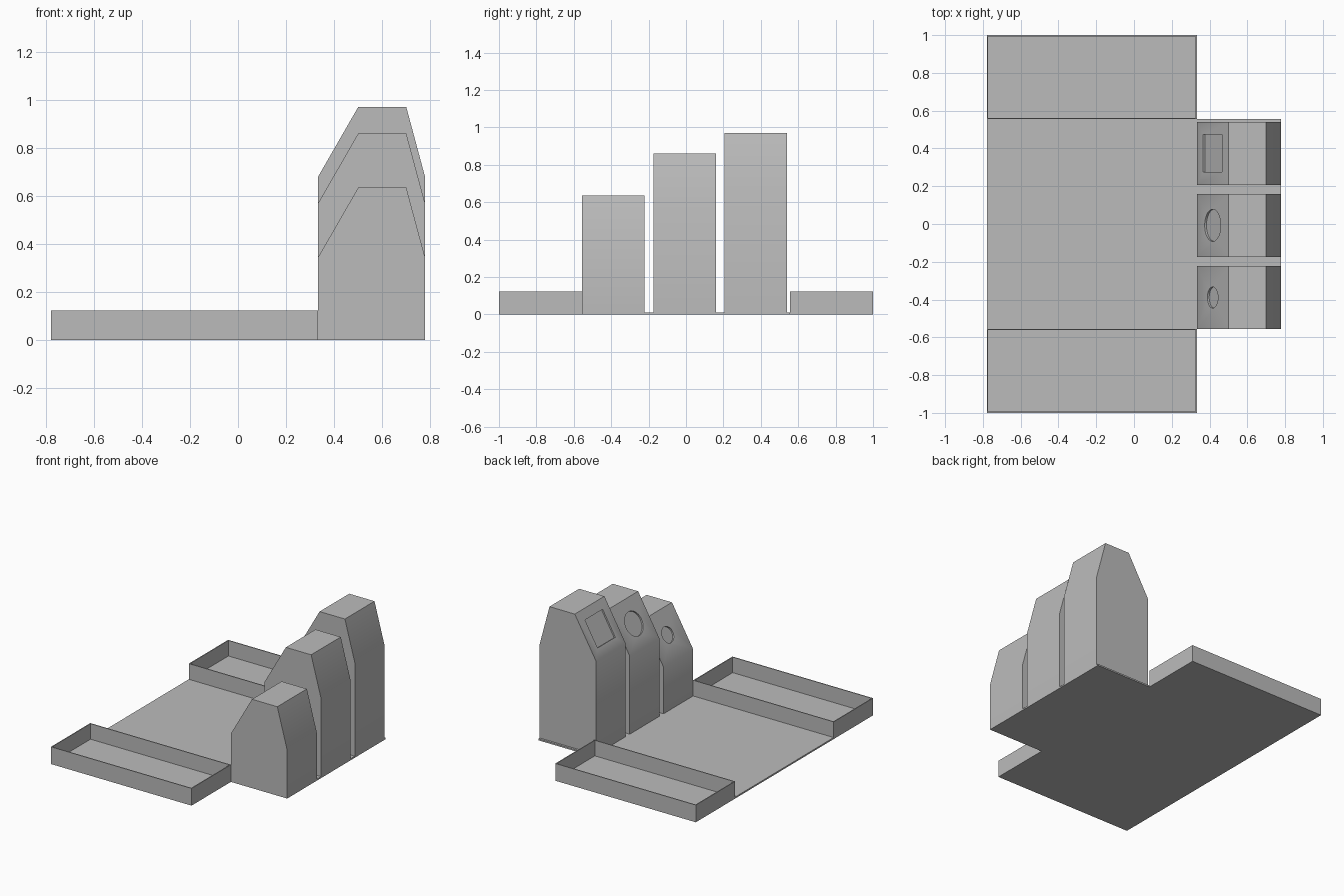
import bpy
import bmesh
import math
from mathutils import Matrix, Vector

cube = bpy.data.objects.get("Cube")
if cube:
    bpy.data.objects.remove(cube, do_unlink=True)

grey = bpy.data.materials.new("plain_grey")
grey.use_nodes = True
GREY = (0.5, 0.5, 0.5, 1)
grey.diffuse_color = GREY
grey.node_tree.nodes["Principled BSDF"].inputs["Base Color"].default_value = GREY

FLOOR = 0.011            # base plate thickness
X0, X1, X2 = -0.778, 0.333, 0.778
Y_IN, Y_OUT = 0.556, 1.0
WALL = 0.009
TRAY_TOP = 0.123
SLOPE_RISE = 0.29
RECESS = 0.011


def make_object(name, bm):
    bmesh.ops.recalc_face_normals(bm, faces=bm.faces[:])
    mesh = bpy.data.meshes.new(name)
    bm.to_mesh(mesh)
    bm.free()
    mesh.materials.append(grey)
    obj = bpy.data.objects.new(name, mesh)
    bpy.context.collection.objects.link(obj)
    return obj


def extruded(name, points, offset):
    """Solid made by sweeping a flat outline along an offset."""
    bm = bmesh.new()
    face = bm.faces.new([bm.verts.new(p) for p in points])
    result = bmesh.ops.extrude_face_region(bm, geom=[face], use_keep_orig=True)
    verts = [v for v in result["geom"] if isinstance(v, bmesh.types.BMVert)]
    bmesh.ops.translate(bm, verts=verts, vec=offset)
    return make_object(name, bm)


# Base plate: wide deck with a narrower apron under the towers
outline = [(X0, -Y_OUT), (X1, -Y_OUT), (X1, -Y_IN), (X2, -Y_IN),
           (X2, Y_IN), (X1, Y_IN), (X1, Y_OUT), (X0, Y_OUT)]
extruded("base_plate", [(x, y, 0) for x, y in outline], (0, 0, FLOOR))


# Open trays at both ends of the deck
def tray(name, y0, y1):
    bm = bmesh.new()
    bmesh.ops.create_cube(bm, size=1)
    bmesh.ops.scale(bm, vec=(X1 - X0, y1 - y0, TRAY_TOP - FLOOR), verts=bm.verts)
    bmesh.ops.translate(bm, verts=bm.verts,
                        vec=((X0 + X1) / 2, (y0 + y1) / 2, (TRAY_TOP + FLOOR) / 2))
    top = max(bm.faces, key=lambda f: f.calc_center_median().z)
    bmesh.ops.inset_region(bm, faces=[top], thickness=WALL)
    pushed = bmesh.ops.extrude_discrete_faces(bm, faces=[top])["faces"][0]
    for v in pushed.verts:
        v.co.z = FLOOR + 0.001
    make_object(name, bm)


tray("front_tray", -Y_OUT, -Y_IN)
tray("back_tray", Y_IN, Y_OUT)


# Towers with a shallow recess in the sloped face
def tower(name, y0, width, height, sides, radius):
    shoulder = height - SLOPE_RISE
    profile = [(X1, FLOOR), (X2, FLOOR), (X2, shoulder),
               (0.7, height), (0.5, height), (X1, shoulder)]
    body = extruded(name, [(x, y0, z) for x, z in profile], (0, width, 0))

    # Cutter aligned with the slope
    along = Vector((0.5 - X1, 0, SLOPE_RISE)).normalized()
    across = Vector((0, 1, 0))
    normal = across.cross(along) * -1
    if normal.x > 0:
        normal = -normal
    centre = Vector(((X1 + 0.5) / 2, y0 + width / 2, height - SLOPE_RISE / 2))
    start = math.pi / sides
    ring = []
    for i in range(sides):
        a = start + i * math.tau / sides
        ring.append(centre - normal * RECESS
                    + radius * (math.cos(a) * along + math.sin(a) * across))
    cutter = extruded("recess_cutter", ring, normal * 0.1)
    cutter.hide_render = True

    mod = body.modifiers.new("recess", "BOOLEAN")
    mod.operation = "DIFFERENCE"
    mod.solver = "EXACT"
    mod.object = cutter
    bpy.ops.object.select_all(action="DESELECT")
    bpy.context.view_layer.objects.active = body
    body.select_set(True)
    bpy.ops.object.modifier_apply(modifier=mod.name)
    bpy.data.objects.remove(cutter, do_unlink=True)
    bpy.ops.object.shade_smooth_by_angle(angle=math.radians(30))


WIDTH = 0.334
tower("short_tower", -0.556, WIDTH, 0.635, 48, 0.056)
tower("middle_tower", -0.174, WIDTH, 0.86, 48, 0.085)
tower("tall_tower", 0.207, WIDTH, 0.97, 4, 0.1 * math.sqrt(2))
